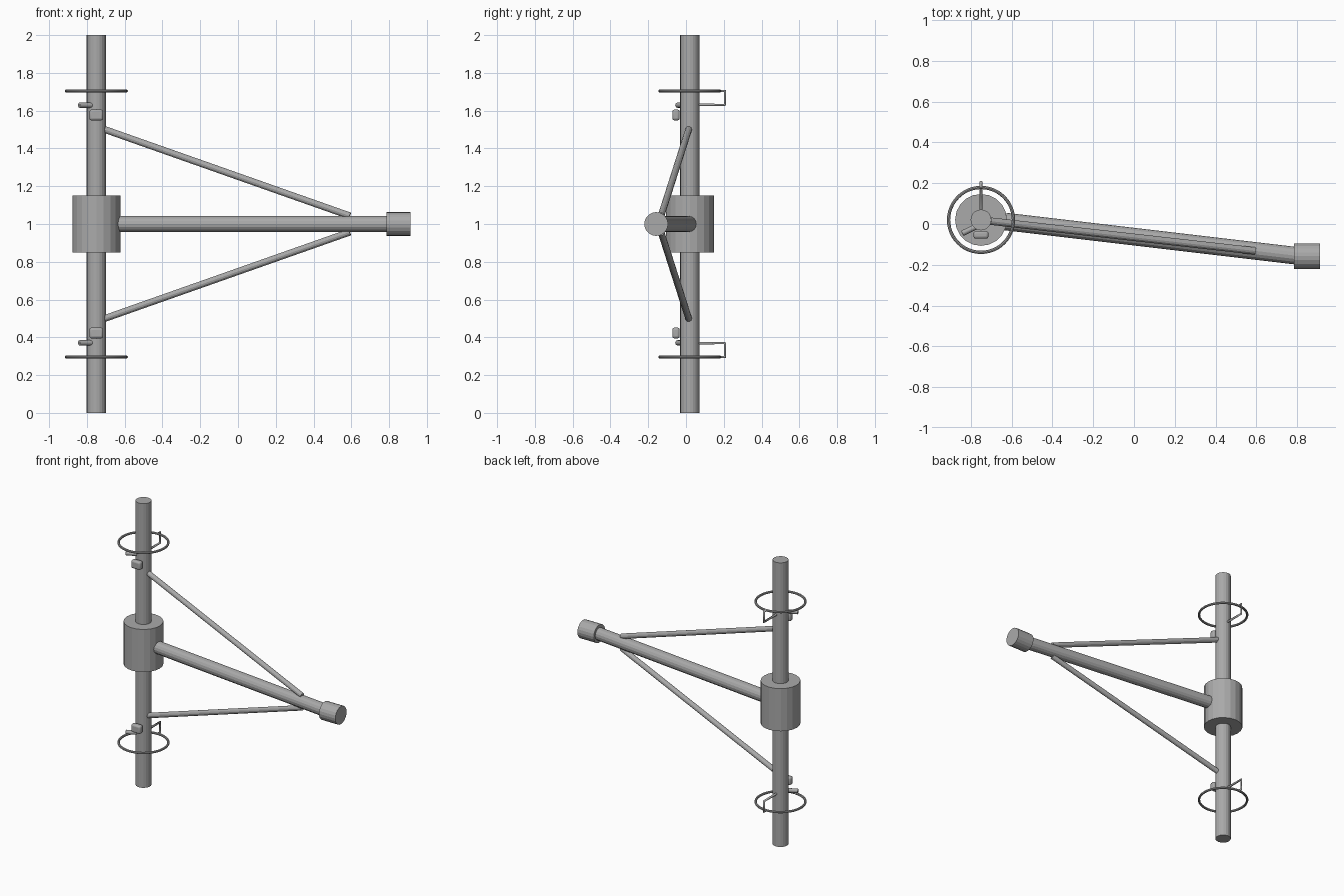
import bpy, bmesh, math
from mathutils import Vector

cube = bpy.data.objects.get("Cube")
if cube:
    bpy.data.objects.remove(cube, do_unlink=True)

metal = bpy.data.materials.new("grey_metal")
metal.use_nodes = True
GREY = (0.4, 0.4, 0.4, 1)
metal.diffuse_color = GREY
metal.node_tree.nodes["Principled BSDF"].inputs["Base Color"].default_value = GREY

PX, PY = -0.75, 0.02  # pole axis


def finish(name, bevel=0, smooth=True):
    ob = bpy.context.object
    ob.name = name
    ob.data.materials.append(metal)
    if bevel:
        mod = ob.modifiers.new("rounding", 'BEVEL')
        mod.width, mod.segments = bevel, 3
    if smooth:
        bpy.ops.object.shade_smooth_by_angle(angle=math.radians(35))
    return ob


def rod(name, a, b, radius, sides=16, bevel=0, smooth=False):
    a, b = Vector(a), Vector(b)
    bpy.ops.mesh.primitive_cylinder_add(
        vertices=sides, radius=radius, depth=(b - a).length, location=(a + b) / 2,
        rotation=(b - a).to_track_quat('Z', 'Y').to_euler())
    return finish(name, bevel, smooth)


# Main pole, hub, arm and end cap
rod("pole", (PX, PY, 0), (PX, PY, 2), 0.051, 20)
rod("hub", (PX, PY, 0.85), (PX, PY, 1.15), 0.127, 20)
rod("arm", (-0.63, 0.012, 1), (0.79, -0.155, 1), 0.043, 16)
rod("end_cap", (0.785, -0.158, 1), (0.912, -0.158, 1), 0.063, 20)

# Fittings mirrored above and below the arm
for side, s in (("upper", 1), ("lower", -1)):
    def z(h):
        return 1 + s * h

    rod(side + "_strut", (-0.705, 0.014, z(0.5)), (0.592, -0.132, z(0.043)), 0.018, 12)

    bpy.ops.mesh.primitive_torus_add(
        location=(PX, PY, z(0.704)), major_radius=0.159, minor_radius=0.008,
        major_segments=48, minor_segments=8)
    finish(side + "_ring")

    # Bent bracket carrying the ring
    curve = bpy.data.curves.new(side + "_bracket", 'CURVE')
    curve.dimensions = '3D'
    curve.bevel_depth, curve.bevel_resolution = 0.008, 1
    curve.use_fill_caps = True
    line = curve.splines.new('POLY')
    path = [(0.06, 0.631), (0.206, 0.631), (0.206, 0.704), (0.179, 0.704)]
    line.points.add(len(path) - 1)
    for p, (y, h) in zip(line.points, path):
        p.co = (PX, y, z(h), 1)
    curve.materials.append(metal)
    bpy.context.collection.objects.link(bpy.data.objects.new(side + "_bracket", curve))

    # Small rounded box and peg on the front of the pole
    bpy.ops.mesh.primitive_cube_add(size=1, location=(PX, -0.053, z(0.577)))
    box = finish(side + "_box", 0.012)
    box.scale = (0.073, 0.038, 0.057)
    bpy.ops.object.transform_apply(location=False, rotation=False, scale=True)
    rod(side + "_peg", (-0.842, -0.046, z(0.629)), (-0.768, -0.01, z(0.629)),
        0.014, 12, 0.004, True)
